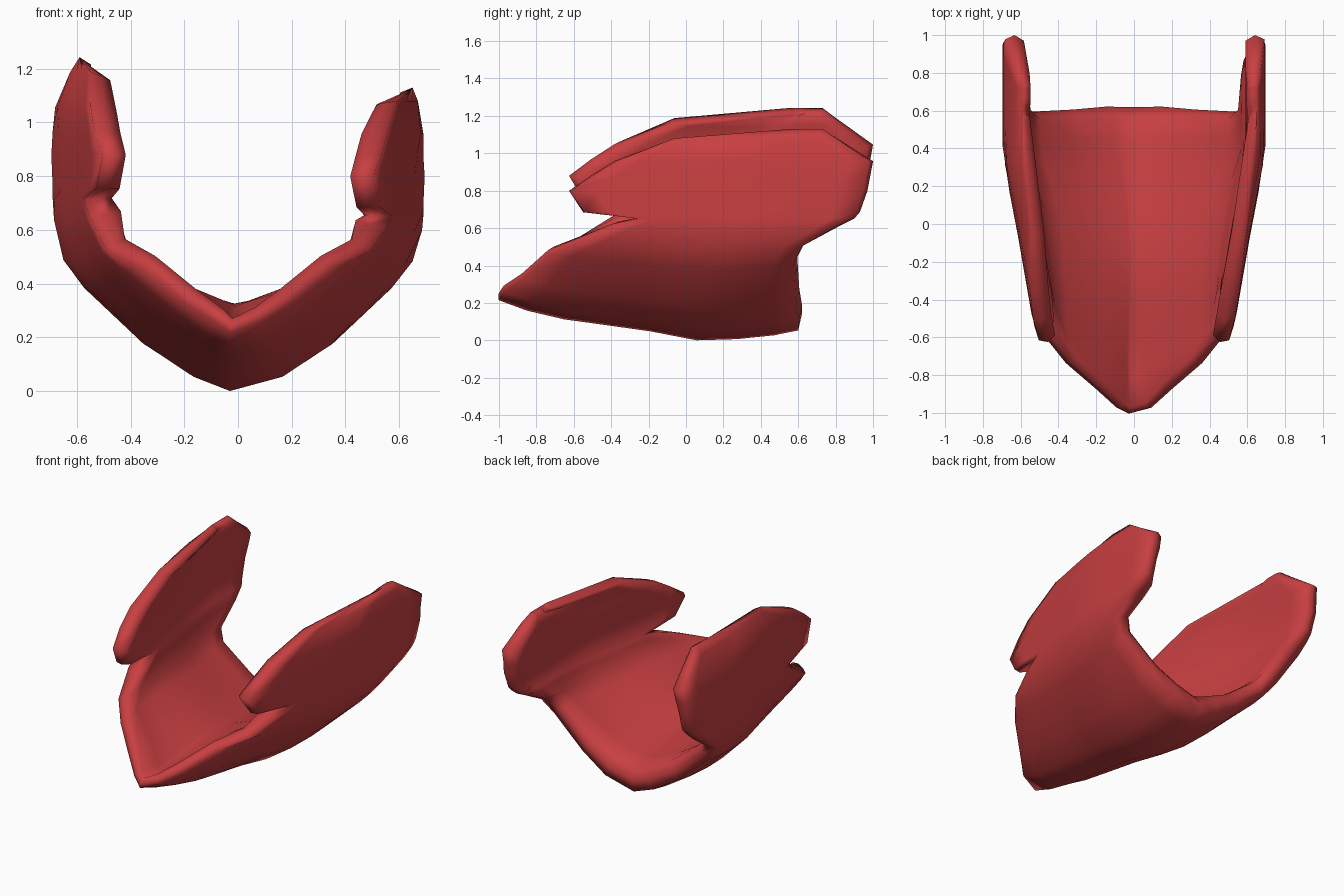
import bpy
from mathutils import Vector

if "Cube" in bpy.data.objects:
    bpy.data.objects.remove(bpy.data.objects["Cube"])


def lerp_table(table, v):
    """Piecewise linear lookup in a list of (key, value) pairs."""
    if v <= table[0][0]:
        return table[0][1]
    for (a, fa), (b, fb) in zip(table, table[1:]):
        if v <= b:
            return fa + (fb - fa) * (v - a) / (b - a)
    return table[-1][1]


# Half outline of the curved sheet: x, z, front y, back y, thickness
HALF = [
    (0.00, -0.01, -1.015, 0.635, 0.31),
    (0.18, 0.045, -0.985, 0.635, 0.29),
    (0.36, 0.16, -0.89, 0.615, 0.24),
    (0.58, 0.37, -0.75, 0.60, 0.17),
    (0.65, 0.47, -0.59, 0.64, 0.14),
    (0.685, 0.59, -0.41, 0.82, 0.12),
    (0.69, 0.65, -0.28, 0.90, 0.11),   # end of the side notch
    (0.69, 0.685, -0.56, 0.93, 0.09),
    (0.695, 0.80, -0.635, 0.97, 0.09),
    (0.69, 0.88, -0.52, 0.985, 0.10),
    (0.69, 0.96, -0.39, 1.00, 0.10),
    (0.67, 1.08, -0.08, 0.82, 0.08),
    (0.65, 1.13, 0.55, 0.74, 0.05),
]
LIFT = [(-1, 0.23), (-0.78, 0.14), (-0.2, 0.06), (0.11, 0), (0.55, 0.045), (0.62, 0.07)]
WIDTH = [(-1, 0.50), (-0.75, 0.61), (-0.6, 0.75), (0, 0.90), (0.35, 1.0), (1, 1.0)]
THIN = [(-1, 0.2), (-0.7, 0.5), (-0.4, 0.8), (-0.1, 0.96), (0.15, 0.93), (0.4, 0.72), (0.62, 0.52)]
COLS = [0, 0.1, 0.22, 0.35, 0.5, 0.65, 0.78, 0.9, 1]
N = len(COLS)

# Outer sheet, row by row from the left rim under the floor to the right rim
rows = [(-1, r) for r in reversed(HALF[1:])] + [(1, r) for r in HALF]
outer, depth = [], []
for side, (x, z, yf, yb, th) in rows:
    for t in COLS:
        y = yf + (yb - yf) * t
        zz = z + lerp_table(LIFT, y) * max(0, 1 - (z / 0.65) ** 2)
        xx = side * x * lerp_table(WIDTH, y)
        if side < 0:  # the left wall stands taller and leans in
            zz *= 1 + 0.10 * min(1, max(0, (z - 0.45) / 0.2))
            xx += max(0, z - 0.93) * 0.3
        if x == 0:
            xx = -0.03
        outer.append(Vector((xx, y, zz)))
        d = th * (lerp_table(THIN, y) if z < 0.55 else 1)
        depth.append(max(d, 0.11) if y > 0 and z < 0.55 else d)

sheet = bpy.data.meshes.new("sheet_helper")
sheet.from_pydata(outer, [], [
    (i * N + j, i * N + j + 1, (i + 1) * N + j + 1, (i + 1) * N + j)
    for i in range(len(rows) - 1) for j in range(N - 1)])
normals = [v.normal.copy() for v in sheet.vertices]
bpy.data.meshes.remove(sheet)

# Closed loop per row: outer side, rounded back rim, inner side, rounded front rim
verts = []
for i in range(len(rows)):
    out = outer[i * N:(i + 1) * N]
    inn = [p - normals[i * N + j] * depth[i * N + j] for j, p in enumerate(out)]
    rims = []
    for j, k in ((0, 1), (N - 1, N - 2)):
        rims.append((out[j] + inn[j]) / 2)
        step = (out[k] - out[j]).normalized() * depth[i * N + j]
        out[j] = out[j] + step * 0.22
        inn[j] = inn[j] + step * 0.3
    verts += out + [rims[1]] + inn[::-1] + [rims[0]]

L = 2 * N + 2
last = (len(rows) - 1) * L
faces = [(i * L + j, i * L + (j + 1) % L, (i + 1) * L + (j + 1) % L, (i + 1) * L + j)
         for i in range(len(rows) - 1) for j in range(L)]
# Narrow strips closing the two top rims
for base, flip in ((0, True), (last, False)):
    for j in range(N - 1):
        q = [base + j, base + j + 1, base + 2 * N - j - 1, base + 2 * N - j]
        faces.append(q[::-1] if flip else q)
    for tri in ((N - 1, N, N + 1), (2 * N, 2 * N + 1, 0)):
        t = [base + k for k in tri]
        faces.append(t[::-1] if flip else t)

# Curved open shell
mesh = bpy.data.meshes.new("curved_shell")
mesh.from_pydata(verts, [], faces)
shell = bpy.data.objects.new("curved_shell", mesh)
bpy.context.collection.objects.link(shell)

red = bpy.data.materials.new("red")
red.diffuse_color = (0.58, 0.05, 0.053, 1)
red.use_nodes = True
red.node_tree.nodes["Principled BSDF"].inputs["Base Color"].default_value = red.diffuse_color
mesh.materials.append(red)

bpy.context.view_layer.objects.active = shell
shell.select_set(True)
bpy.ops.object.mode_set(mode='EDIT')
bpy.ops.mesh.select_all(action='SELECT')
bpy.ops.mesh.normals_make_consistent(inside=False)
bpy.ops.object.mode_set(mode='OBJECT')
bpy.ops.object.shade_smooth()
